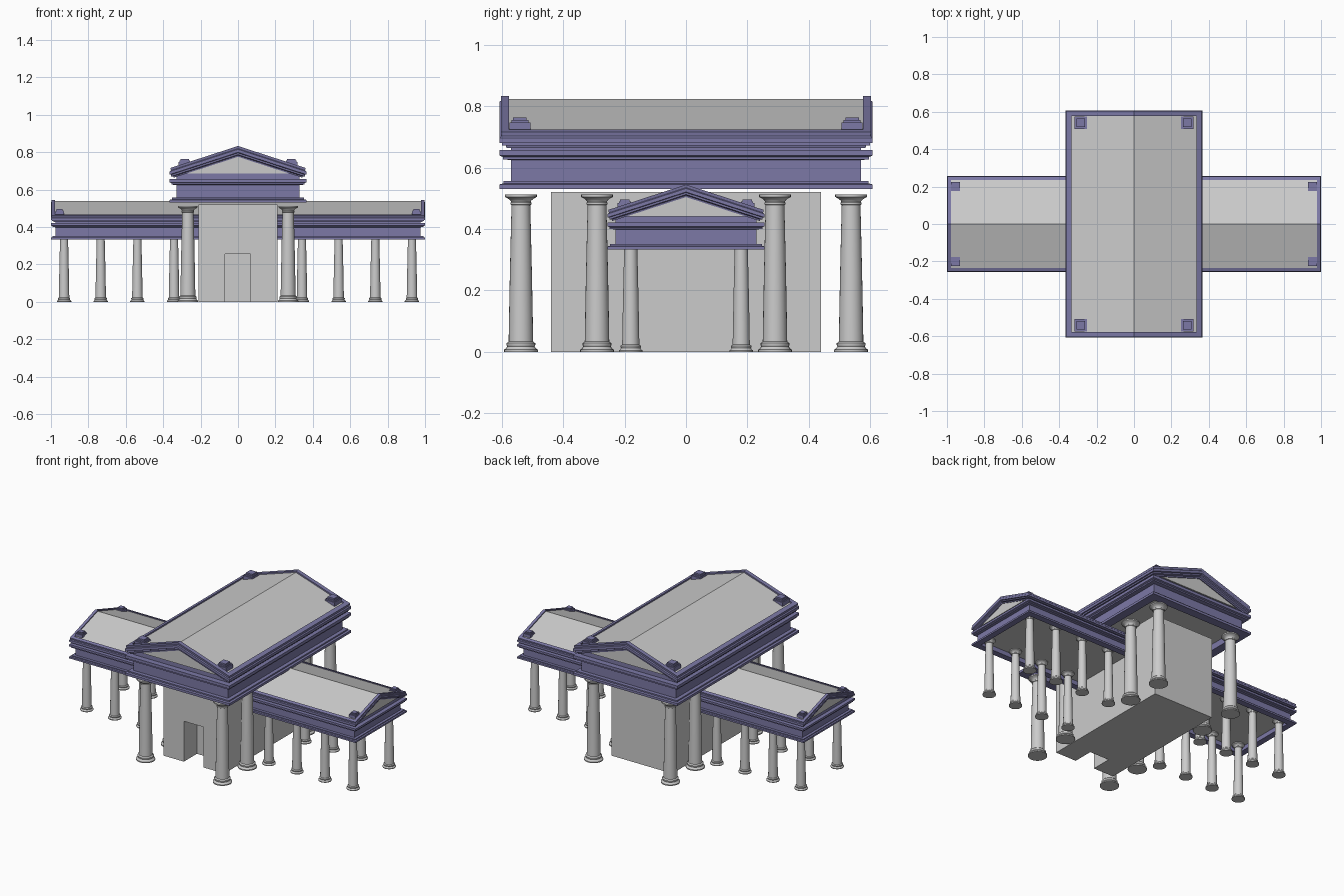
import bpy, bmesh, math

if "Cube" in bpy.data.objects:
    bpy.data.objects.remove(bpy.data.objects["Cube"])

blue = bpy.data.materials.new("slate_blue")
blue.diffuse_color = (0.2, 0.19, 0.38, 1)
blue.use_nodes = True
blue.node_tree.nodes["Principled BSDF"].inputs["Base Color"].default_value = blue.diffuse_color


def make(name, verts, faces, mat=None, turn=0, smooth=False):
    me = bpy.data.meshes.new(name)
    me.from_pydata(verts, [], faces)
    bm = bmesh.new()
    bm.from_mesh(me)
    bmesh.ops.recalc_face_normals(bm, faces=bm.faces)
    bm.to_mesh(me)
    bm.free()
    if smooth:
        me.shade_smooth()
        me.set_sharp_from_angle(angle=math.radians(35))
    if mat:
        me.materials.append(mat)
    ob = bpy.data.objects.new(name, me)
    ob.rotation_euler.z = turn
    bpy.context.collection.objects.link(ob)
    return ob


def prism(name, pts, y0, y1, mat=None, turn=0):
    """Outline in x/z pushed along y."""
    n = len(pts)
    verts = [(x, y, z) for y in (y0, y1) for x, z in pts]
    faces = [(i, (i + 1) % n, n + (i + 1) % n, n + i) for i in range(n)]
    faces += [tuple(range(n)), tuple(range(n, 2 * n))]
    return make(name, verts, faces, mat, turn)


def box(name, x0, x1, y0, y1, z0, z1, mat=None, turn=0):
    return prism(name, [(x0, z0), (x1, z0), (x1, z1), (x0, z1)], y0, y1, mat, turn)


def frame(name, hx, hy, profile, slope, mat, turn):
    """Closed moulding profile (offset, z) swept round a rectangle, ridged by slope."""
    verts, faces, n = [], [], len(profile)
    for sx, sy in ((-1, -1), (0, -1), (1, -1), (1, 1), (0, 1), (-1, 1)):
        for off, z in profile:
            x = sx * (hx + off)
            verts.append((x, sy * (hy + off), z + slope * (hx - abs(x))))
    for c in range(6):
        d = (c + 1) % 6
        for i in range(n):
            j = (i + 1) % n
            faces.append((c * n + i, c * n + j, d * n + j, d * n + i))
    return make(name, verts, faces, mat, turn)


def gable(name, hx, hy, z0, z1, slope, mat, turn):
    pts = [(-hx, z0), (hx, z0), (hx, z1), (0, z1 + slope * hx), (-hx, z1)]
    return prism(name, pts, -hy, hy, mat, turn)


# moulding profiles, heights measured from the underside of the entablature
BEAM = [(-.055, 0), (0, 0), (0, .015), (-.012, .018), (-.012, .026), (-.036, .026),
        (-.036, .094), (-.010, .096), (-.010, .104), (0, .108), (0, .126), (-.055, .126)]
RAKE = [(-.045, .126), (-.022, .126), (-.020, .134), (-.008, .138), (-.008, .147),
        (0, .150), (0, .166), (-.006, .170), (-.004, .184), (-.030, .184), (-.030, .170),
        (-.045, .170)]
SLOPE = .325


def roof(name, s, hy, z0, turn):
    hx = .365 * s
    place = lambda prof: [(o * s, z0 + z * s) for o, z in prof]
    frame(name + "_entablature", hx, hy, place(BEAM), 0, blue, turn)
    frame(name + "_raking_cornice", hx, hy, place(RAKE), SLOPE, blue, turn)
    # pediment walls, roof surface and ceiling
    i = .036 * s
    gable(name + "_pediment", hx - i, hy - i, z0 + .12 * s, z0 + .14 * s, SLOPE, blue, turn)
    i = .028 * s
    gable(name + "_roof", hx - i, hy - i, z0 + .155 * s, z0 + .175 * s + SLOPE * i,
          SLOPE, None, turn)
    i = .05 * s
    box(name + "_ceiling", i - hx, hx - i, i - hy, hy - i, z0 + .04 * s, z0 + .055 * s,
        None, turn)
    # stepped corner blocks
    for sx in (-1, 1):
        for sy in (-1, 1):
            cx, cy = sx * .285 * s, sy * (hy - .066 * s)
            for r, a, b in ((.034, .18, .216), (.028, .216, .224), (.022, .224, .233)):
                r *= s
                box(name + "_corner_block", cx - r, cx + r, cy - r, cy + r,
                    z0 + a * s, z0 + b * s, blue, turn)


# column outline (radius, height)
COLUMN = [(.055, 0), (.055, .007), (.050, .010), (.047, .014), (.045, .018), (.047, .022),
          (.047, .028), (.043, .031), (.040, .034), (.0385, .12), (.036, .25), (.033, .38),
          (.0305, .478), (.034, .480), (.034, .486), (.032, .488), (.034, .493),
          (.043, .500), (.046, .501), (.052, .505), (.052, .513)]


def column(name, x, y, s, sides=24):
    verts, faces, n = [], [], len(COLUMN)
    for k in range(sides):
        a = 2 * math.pi * k / sides
        verts += [(r * s * math.cos(a), r * s * math.sin(a), z * s) for r, z in COLUMN]
        d = (k + 1) % sides
        faces += [(k * n + i, d * n + i, d * n + i + 1, k * n + i + 1) for i in range(n - 1)]
    faces += [tuple(k * n for k in range(sides)),
              tuple(k * n + n - 1 for k in range(sides))]
    ob = make(name, verts, faces, smooth=True)
    ob.location = (x, y, 0)


# main hall roof and the lower wing roof crossing it
roof("hall", 1, .607, .531, 0)
roof("wing", .7, 1.0, .333, math.pi / 2)

# hall body with recessed doorway in the front
prism("hall_front_wall", [(-.212, 0), (-.07, 0), (-.07, .255), (.066, .255), (.066, 0),
                          (.212, 0), (.212, .52), (-.212, .52)], -.44, -.31)
box("hall_body", -.212, .212, -.31, .44, 0, .52)

# columns
for sx in (-1, 1):
    for sy in (-1, 1):
        for y in (.29, .538):
            column("hall_column", sx * .268, sy * y, 1)
        for x in (.342, .538, .734, .93):
            column("wing_column", sx * x, sy * .18, .7)
